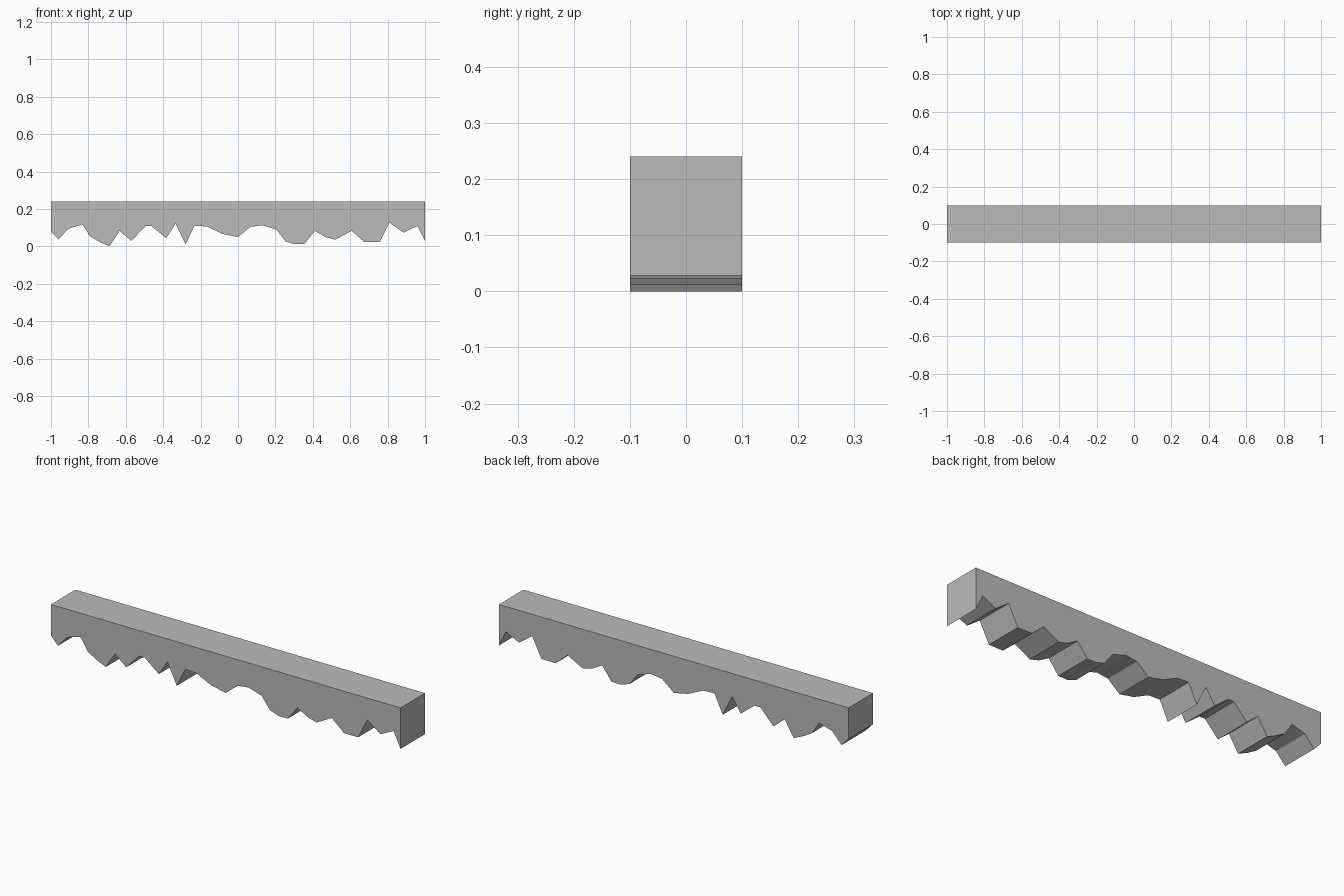
import bpy
import bmesh

cube = bpy.data.objects.get("Cube")
if cube:
    bpy.data.objects.remove(cube, do_unlink=True)

DEPTH = 0.2
TOP = 0.24

# Ragged lower edge, as (x, z) from the right end to the left end
ragged_edge = [
    (-1, .08), (-.96, .037), (-.907, .095), (-.832, .117), (-.79, .053),
    (-.74, .024), (-.687, 0), (-.634, .083), (-.57, .03), (-.495, .108),
    (-.463, .108), (-.383, .045), (-.334, .122), (-.28, .012), (-.233, .11),
    (-.168, .107), (-.083, .067), (0, .05), (.067, .105), (.13, .113),
    (.206, .09), (.254, .028), (.302, .012), (.355, .012), (.41, .083),
    (.468, .05), (.52, .036), (.607, .083), (.676, .023), (.757, .023),
    (.81, .127), (.885, .073), (.96, .11), (1, .028),
]


def make_material(name, color):
    material = bpy.data.materials.new(name)
    material.use_nodes = True
    material.diffuse_color = color
    shader = next(n for n in material.node_tree.nodes if n.type == "BSDF_PRINCIPLED")
    shader.inputs["Base Color"].default_value = color
    return material


def extrude_profile(name, profile, depth, material):
    """Extrude an x-z outline along y, centred on y = 0."""
    bm = bmesh.new()
    front = bm.faces.new([bm.verts.new((x, -depth / 2, z)) for x, z in profile])
    result = bmesh.ops.extrude_face_region(bm, geom=[front], use_keep_orig=True)
    back = [v for v in result["geom"] if isinstance(v, bmesh.types.BMVert)]
    bmesh.ops.translate(bm, verts=back, vec=(0, depth, 0))
    bmesh.ops.recalc_face_normals(bm, faces=bm.faces)
    mesh = bpy.data.meshes.new(name)
    bm.to_mesh(mesh)
    bm.free()
    mesh.materials.append(material)
    obj = bpy.data.objects.new(name, mesh)
    bpy.context.collection.objects.link(obj)
    return obj


# Straight beam top closed over the ragged underside
grey = make_material("plain grey", (0.5, 0.5, 0.5, 1))
extrude_profile("ragged_beam", ragged_edge + [(1, TOP), (-1, TOP)], DEPTH, grey)
